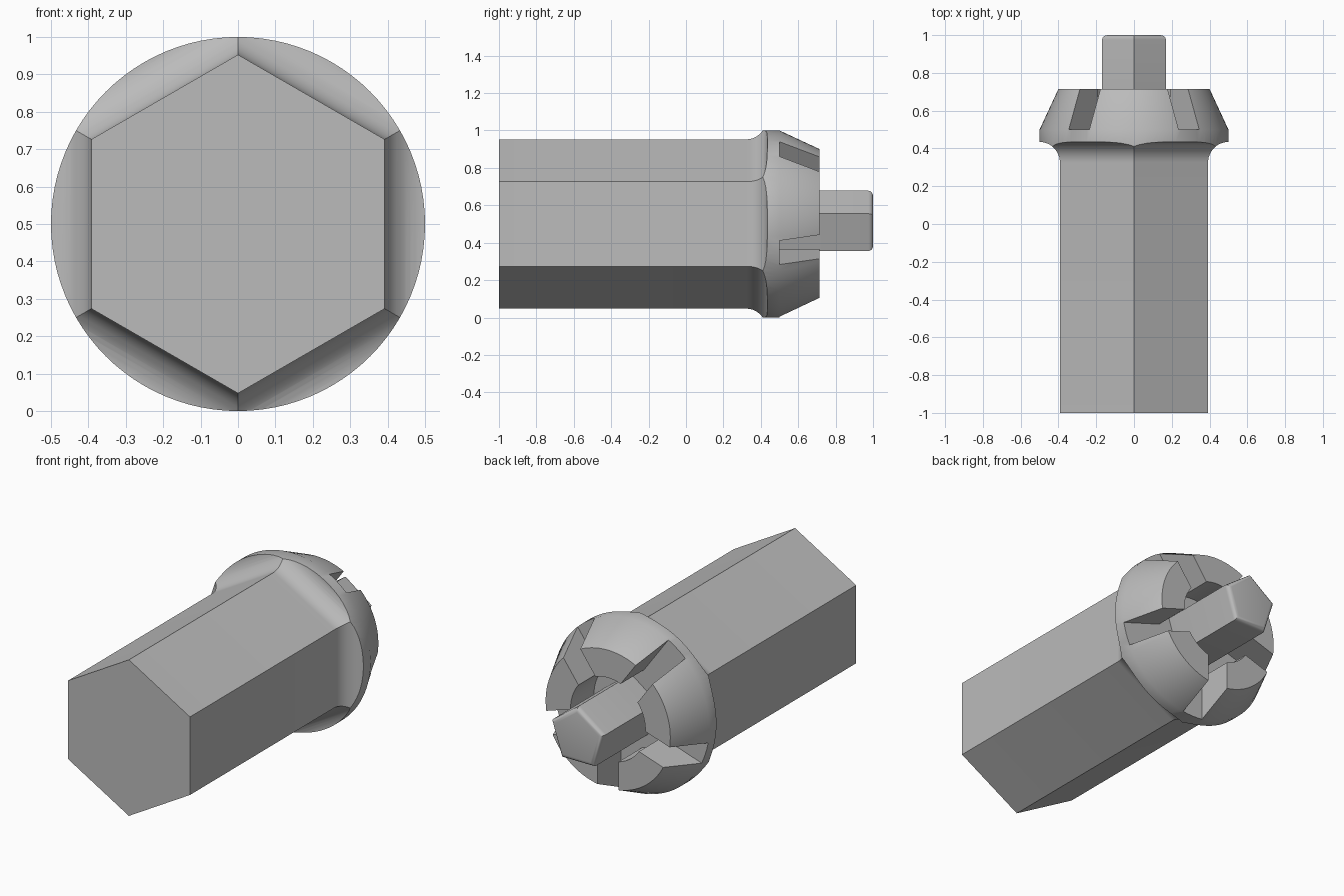
import bpy, bmesh, math
from mathutils import Matrix

if "Cube" in bpy.data.objects:
    bpy.data.objects.remove(bpy.data.objects["Cube"], do_unlink=True)

steel = bpy.data.materials.new("steel_grey")
steel.use_nodes = True
grey = (0.5, 0.5, 0.5, 1)
steel.diffuse_color = grey
steel.node_tree.nodes["Principled BSDF"].inputs["Base Color"].default_value = grey
CENTRE_Z = 0.5


def loft(name, sides, rings, start=math.pi / 2):
    """Closed solid along y from (radius, y) rings."""
    bm = bmesh.new()
    loops = []
    for r, y in rings:
        angles = [start + i * math.tau / sides for i in range(sides)]
        loops.append([bm.verts.new((r * math.cos(a), y, CENTRE_Z + r * math.sin(a))) for a in angles])
    for a, b in zip(loops, loops[1:]):
        for i in range(sides):
            j = (i + 1) % sides
            bm.faces.new((a[i], a[j], b[j], b[i]))
    bm.faces.new(loops[0])
    bm.faces.new(loops[-1])
    return finish(name, bm)


def finish(name, bm):
    bmesh.ops.recalc_face_normals(bm, faces=bm.faces)
    mesh = bpy.data.meshes.new(name)
    bm.to_mesh(mesh)
    bm.free()
    mesh.materials.append(steel)
    obj = bpy.data.objects.new(name, mesh)
    bpy.context.collection.objects.link(obj)
    return obj


def boolean(target, tool, operation):
    mod = target.modifiers.new(tool.name, "BOOLEAN")
    mod.operation, mod.object, mod.solver = operation, tool, "EXACT"
    bpy.context.view_layer.objects.active = target
    bpy.ops.object.modifier_apply(modifier=mod.name)
    bpy.data.objects.remove(tool, do_unlink=True)


# Hexagonal shank flaring through a concave fillet into the head
apothem, fillet = 0.392, 0.11
to_corner = 1 / math.cos(math.pi / 6)
rings = [(apothem * to_corner, -1)]
for i in range(13):
    t = math.pi / 2 * i / 12
    rings.append(((apothem + fillet * (1 - math.cos(t))) * to_corner, 0.325 + fillet * math.sin(t)))
rings += [(0.8, 0.435), (0.8, 0.9)]
body = loft("shank_and_head", 6, rings)

# Round head outline with a tapered end
boolean(body, loft("head_outline", 96, [(0.5, -1.2), (0.5, 0.5), (0.4, 0.715)]), "INTERSECT")

# Central recess around the pin
boolean(body, loft("recess", 64, [(0.24, 0.5), (0.24, 0.9)]), "DIFFERENCE")

# Five radial slots facing the flats of the pin
bm = bmesh.new()
bmesh.ops.create_cube(bm, size=1, matrix=Matrix.Translation((0.4, 0.7, 0)) @ Matrix.Diagonal((0.6, 0.4, 0.134, 1)))
slot_mesh = bm
for k in range(5):
    cutter = bm.copy()
    turn = Matrix.Rotation(math.radians(18 - 72 * k), 4, "Y")
    bmesh.ops.transform(cutter, matrix=Matrix.Translation((0, 0, CENTRE_Z)) @ turn, verts=cutter.verts)
    boolean(body, finish("slot", cutter), "DIFFERENCE")
bm.free()

# Five-sided pin with a rounded tip
pin = loft("pin", 5, [(0.178, 0.45), (0.178, 1)])
bm = bmesh.new()
bm.from_mesh(pin.data)
tip = [e for e in bm.edges if all(v.co.y > 0.99 for v in e.verts)]
bmesh.ops.bevel(bm, geom=tip, offset=0.025, segments=4, profile=0.5, affect="EDGES")
bm.to_mesh(pin.data)
bm.free()

for obj in (body, pin):
    bpy.ops.object.select_all(action="DESELECT")
    obj.select_set(True)
    bpy.context.view_layer.objects.active = obj
    bpy.ops.object.shade_smooth_by_angle(angle=math.radians(25))
